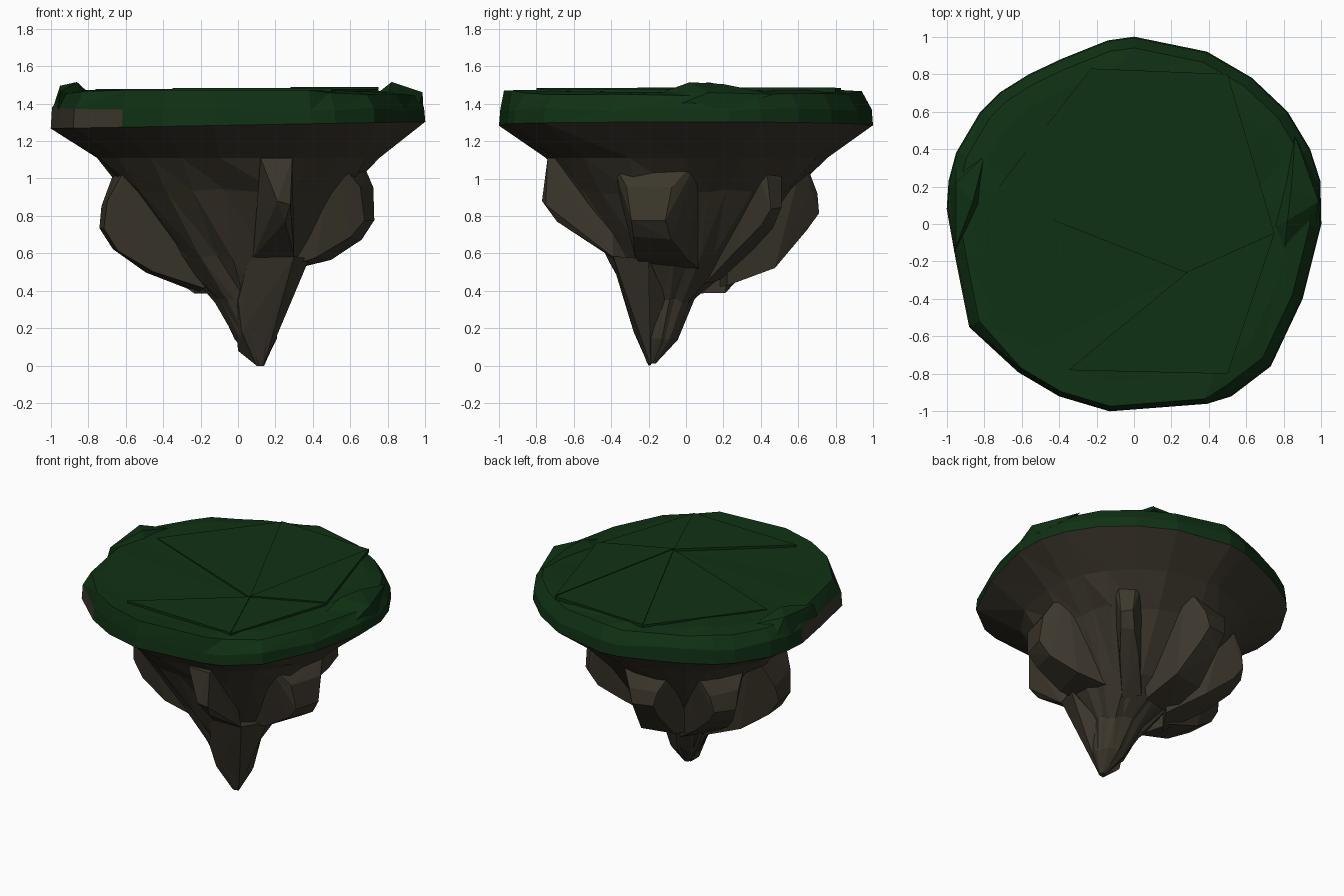
import bpy, bmesh, math, random
from mathutils import Vector

if "Cube" in bpy.data.objects:
    bpy.data.objects.remove(bpy.data.objects["Cube"])

random.seed(4)


def material(name, rgb):
    m = bpy.data.materials.new(name)
    m.diffuse_color = (*rgb, 1)
    m.use_nodes = True
    m.node_tree.nodes["Principled BSDF"].inputs["Base Color"].default_value = m.diffuse_color
    return m


GRASS = material("grass", (0.005, 0.031, 0.007))
ROCK = material("rock", (0.046, 0.039, 0.026))


def finish(bm, name, *mats):
    bmesh.ops.recalc_face_normals(bm, faces=bm.faces)
    me = bpy.data.meshes.new(name)
    bm.to_mesh(me)
    bm.free()
    for m in mats:
        me.materials.append(m)
    ob = bpy.data.objects.new(name, me)
    bpy.context.collection.objects.link(ob)
    return ob


def bridge(bm, a, b):
    n = len(a)
    faces = []
    for i in range(n):
        j = (i + 1) % n
        faces.append(bm.faces.new((a[i], a[j], b[j])))
        faces.append(bm.faces.new((a[i], b[j], b[i])))
    return faces


def hull(name, pts, mat):
    bm = bmesh.new()
    for p in pts:
        bm.verts.new(p)
    bmesh.ops.convex_hull(bm, input=bm.verts)
    junk = [v for v in bm.verts if not v.link_faces]
    bmesh.ops.delete(bm, geom=junk, context='VERTS')
    return finish(bm, name, mat)


# Island outline seen from above, counter-clockwise
OUTLINE = [(1, 0), (.995, .23), (.94, .4), (.82, .6), (.63, .78), (.39, .92),
           (0, 1), (-.14, .98), (-.39, .88), (-.56, .8), (-.72, .7), (-.82, .6),
           (-.95, .38), (-.99, .23), (-1, .08), (-.95, -.2), (-.88, -.55),
           (-.62, -.79), (-.4, -.92), (-.13, -1), (.39, -.96), (.52, -.92),
           (.73, -.76), (.9, -.4)]


def brim(bm, scale, z, jitter=0.0):
    return [bm.verts.new((x * scale, y * scale,
                          z + .018 * x * (z < 1.3) + random.uniform(-jitter, jitter)))
            for x, y in OUTLINE]


# Grass cap: side wall, bevelled rim, shallow faceted top
bm = bmesh.new()
rings = [brim(bm, 1, 1.285), brim(bm, .993, 1.37, .012), brim(bm, .94, 1.455, .012),
         brim(bm, .84, 1.468, .006)]
for v in rings[2]:                   # the rim stands steeper at the front
    if v.co.y < -.7 and v.co.x < .45:
        v.co = (v.co.x * 1.035, v.co.y * 1.035, 1.472)
wall = bridge(bm, rings[0], rings[1])
bridge(bm, rings[1], rings[2])
bridge(bm, rings[2], rings[3])
hub = bm.verts.new((.28, -.26, 1.465))
for i, v in enumerate(rings[3]):
    bm.faces.new((v, rings[3][(i + 1) % len(OUTLINE)], hub))
for f in wall:                       # bare rock showing on the side wall
    c = f.calc_center_median()
    if c.x < -.68 and c.y < .1:
        f.material_index = 1
finish(bm, "grass_cap", GRASS, ROCK)

# Raised turf sheets that leave narrow ledges on the top
TURF = [(-.76, .15), (-.23, .83), (.5, .8), (.75, -.05), (.5, -.8), (-.35, -.78)]
for k in range(5):
    tri = [(.28, -.26), TURF[k], TURF[k + 1]]
    z = 1.478 + .005 * (k % 3)
    hull("turf_sheet_%d" % k, [(x, y, h) for x, y in tri for h in (z, 1.46)], GRASS)

# Humps on the left and right rim
hull("left_rim_hump", [(-.99, .2, 1.37), (-.96, -.15, 1.37), (-.95, -.12, 1.46),
                       (-.95, .22, 1.495), (-.86, .12, 1.515), (-.8, .36, 1.46),
                       (-.82, .1, 1.45), (-.95, .3, 1.4)], GRASS)
hull("right_rim_hump", [(.99, .2, 1.37), (.96, -.1, 1.37), (.985, .12, 1.46),
                        (.82, .02, 1.515), (.84, .2, 1.505), (.86, .47, 1.45),
                        (.75, -.02, 1.46), (.8, -.16, 1.45)], GRASS)

# Rock core: brim narrowing through shifted rings to the low tip
bm = bmesh.new()
prev = brim(bm, 1, 1.285)
bm.faces.new(prev)
LEVELS = [(1.11, .755, 0, 0), (.93, .60, 0, -.01), (.58, .35, .02, -.06),
          (.35, .18, .055, -.13), (.15, .11, .095, -.155), (.01, .022, .12, -.185)]
for k, (z, r, cx, cy) in enumerate(LEVELS):
    ring = []
    for x, y in OUTLINE:
        d = Vector((x, y)).normalized()
        rr = r * (1 + (random.uniform(-.06, .05) if 0 < k < 5 else 0))
        zz = z + (random.uniform(-.015, .015) if 0 < k < 5 else 0)
        ring.append(bm.verts.new((cx + d.x * rr, cy + d.y * rr, zz)))
    bridge(bm, prev, ring)
    prev = ring
bm.faces.new(prev)
core = finish(bm, "rock_core", ROCK)


# Rock buttress: wedge leaning out of the core, its flanks running in under the cap
def buttress(name, angle, reach, half, top, mid, low, foot):
    a = math.radians(angle)
    out, side = Vector((math.cos(a), math.sin(a), 0)), Vector((-math.sin(a), math.cos(a), 0))
    profile = [(reach * .92, .8, top), (reach * .98, .6, (top + mid) / 2 + .04),
               (reach, .45, mid), (reach * .9, .5, mid - .1), (reach * .65, .7, low),
               (.2, .7, foot), (.6, 1.2, 1.12), (.2, 1.2, 1.12)]
    pts = []
    for r, w, z in profile:
        for s in (-1, 1):
            p = out * r + side * (half * w * s)
            pts.append((p.x, p.y, z + random.uniform(-.015, .015)))
    return hull(name, pts, ROCK)


rocks = [
    buttress("right_buttress", -16, .73, .21, 1.02, .78, .58, .5),
    buttress("left_buttress", 188, .735, .19, .93, .72, .51, .40),
    buttress("back_left_buttress", 146, .72, .17, .96, .78, .55, .40),
    buttress("back_buttress", 101, .71, .17, .94, .81, .52, .42),
    buttress("back_right_ridge", 46, .67, .09, 1.08, .84, .62, .45),
    # Front ridge and the spur below it that forms the tip
    hull("front_ridge", [(.12, -.74, 1.11), (.29, -.74, 1.11), (.21, -.77, .88),
                         (.28, -.75, .86), (.25, -.69, .77), (.08, -.4, .58),
                         (.3, -.39, .58), (.1, -.1, .5), (.2, -.4, 1.12)], ROCK),
    hull("lower_spur", [(.06, -.4, .575), (.3, -.39, .585), (.38, -.2, .57), (.22, -.1, .35),
                        (.2, -.2, .16), (.02, -.28, .18), (.14, -.19, 0), (.1, -.2, 0),
                        (0, -.33, .35), (-.02, -.1, .35), (0, -.15, .08)], ROCK)]

# Fuse the rock pieces into one shell, then open it under the grass
for r in rocks:
    mod = core.modifiers.new("fuse", 'BOOLEAN')
    mod.operation, mod.solver, mod.object = 'UNION', 'EXACT', r
bpy.context.view_layer.update()
fused = bpy.data.meshes.new_from_object(core.evaluated_get(bpy.context.evaluated_depsgraph_get()))
core.modifiers.clear()
bm = bmesh.new()
bm.from_mesh(fused)
lid = [f for f in bm.faces if f.normal.z > .9 and f.calc_center_median().z > 1.25]
bmesh.ops.delete(bm, geom=lid, context='FACES')
bm.to_mesh(fused)
bm.free()
core.data = fused
for r in rocks:
    bpy.data.objects.remove(r)
